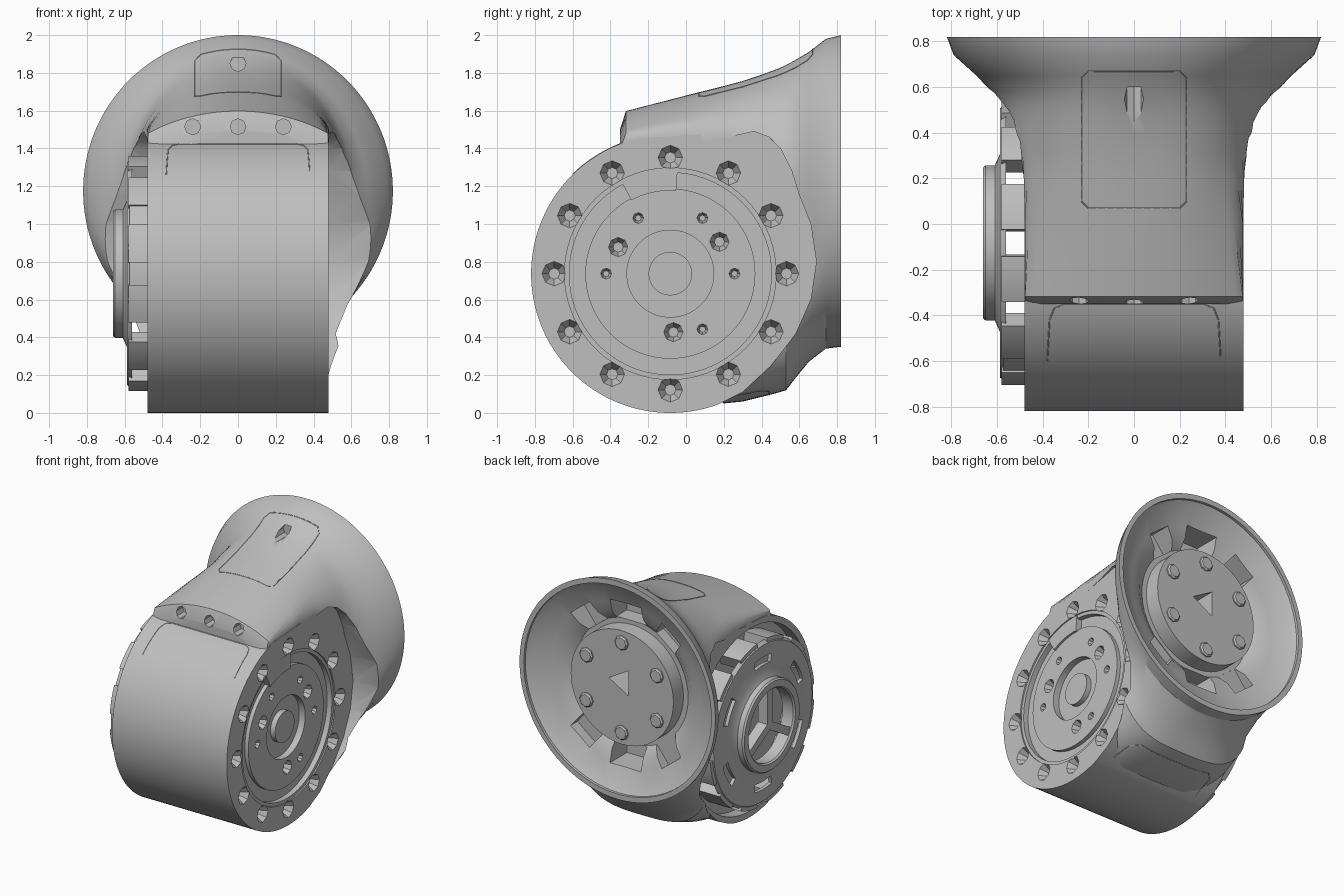
import bpy, bmesh
from math import sin, cos, pi, radians, sqrt
from mathutils import Matrix, Vector

if "Cube" in bpy.data.objects:
    bpy.data.objects.remove(bpy.data.objects["Cube"])

gray = bpy.data.materials.new("cast_gray")
gray.use_nodes = True
gray.diffuse_color = (0.52, 0.52, 0.52, 1)
gray.node_tree.nodes["Principled BSDF"].inputs["Base Color"].default_value = gray.diffuse_color

DRUM = (-0.083, 0.737)   # drum axis: y, z
FLANGE = (0.0, 1.175)    # flange axis: x, z
R = 0.737


def make(name, bm):
    bmesh.ops.remove_doubles(bm, verts=bm.verts, dist=1e-5)
    bmesh.ops.recalc_face_normals(bm, faces=bm.faces)
    mesh = bpy.data.meshes.new(name)
    bm.to_mesh(mesh)
    bm.free()
    ob = bpy.data.objects.new(name, mesh)
    mesh.materials.append(gray)
    bpy.context.collection.objects.link(ob)
    return ob


def rings(name, loops, closed=False):
    """Skin a list of point loops; closed joins last to first, else caps."""
    bm = bmesh.new()
    vs = [[bm.verts.new(p) for p in loop] for loop in loops]
    n = len(vs[0])
    pairs = list(zip(vs, vs[1:])) + ([(vs[-1], vs[0])] if closed else [])
    for a, b in pairs:
        for i in range(n):
            j = (i + 1) % n
            bm.faces.new((a[i], a[j], b[j], b[i]))
    if not closed:
        bm.faces.new(vs[0])
        bm.faces.new(vs[-1])
    return make(name, bm)


def lathe(name, profile, axis, centre, seg=72):
    """Revolve (radius, height) points about the x or y axis."""
    loops = []
    for r, h in profile:
        r = max(r, 0.0005)
        loop = []
        for i in range(seg):
            u, v = r * cos(2 * pi * i / seg), r * sin(2 * pi * i / seg)
            if axis == "x":
                loop.append((h, centre[0] + u, centre[1] + v))
            else:
                loop.append((centre[0] + u, h, centre[1] + v))
        loops.append(loop)
    solid = profile[0][0] == 0 and profile[-1][0] == 0
    return rings(name, loops, closed=not solid)


def prism(name, outline, x0, x1):
    return rings(name, [[(x, y, z) for y, z in outline] for x in (x0, x1)])


def arc(r, a0, a1, steps):
    return [(DRUM[0] + r * cos(radians(a0 + (a1 - a0) * i / steps)),
             DRUM[1] + r * sin(radians(a0 + (a1 - a0) * i / steps))) for i in range(steps + 1)]


def arc_block(name, r0, r1, a0, a1, x0, x1):
    return prism(name, arc(r1, a0, a1, 8) + arc(r0, a1, a0, 8), x0, x1)


def box(name, size, matrix):
    bm = bmesh.new()
    bmesh.ops.create_cube(bm, size=1, matrix=matrix @ Matrix.Diagonal((*size, 1)))
    return make(name, bm)


def cut(targets, cutters):
    for ob in targets:
        bpy.context.view_layer.objects.active = ob
        for c in cutters:
            mod = ob.modifiers.new("cut", "BOOLEAN")
            mod.operation, mod.solver, mod.object = "DIFFERENCE", "EXACT", c
            bpy.ops.object.modifier_apply(modifier=mod.name)
    for c in cutters:
        bpy.data.objects.remove(c)


# Drum housing with the flat cheeks that run into the flange
tail = [(0.3, 0.11), (0.45, 0.25), (0.58, 0.42), (0.66, 0.6), (0.69, 0.8), (0.66, 1.0),
        (0.6, 1.15), (0.56, 1.28), (0.5, 1.4), (0.44, 1.46), (0.36, 1.49)]
housing = prism("drum_housing", arc(R, 105, 290, 90) + tail + [(-0.24, 1.455)], -0.48, 0.48)

# Flared neck: y, half width, top, bottom, squareness, side limit
stations = [(-0.35, 0.8, 1.5, 0.4, 2, 0.478), (-0.318, 0.8, 1.598, 0.4, 2, 0.478),
            (0, 0.7, 1.68, 0.2, 2.2, 0.478), (0.2, 0.62, 1.73, 0.05, 2.5, 0.483),
            (0.3, 0.6, 1.757, 0.06, 2.5, 0.495), (0.4, 0.6, 1.79, 0.085, 2.5, 0.52),
            (0.48, 0.6, 1.82, 0.105, 2.4, 0.55), (0.53, 0.61, 1.842, 0.12, 2.35, 0.585),
            (0.58, 0.63, 1.87, 0.185, 2.2, 0.625), (0.65, 0.69, 1.91, 0.27, 2.1, 0.7),
            (0.74, 0.79, 1.98, 0.34, 2, 0.8), (0.82, 0.82, 2.0, 0.35, 2, 0.9)]


def squareness(n, side):
    """The underside is flatter than the crown."""
    return n if side > 0 else n + 2.5 * (n - 2)


def section(st, seg=128):
    y, w, top, low, n, limit = st
    loop = []
    for i in range(seg):
        c, s = cos(2 * pi * i / seg), sin(2 * pi * i / seg)
        e = 2 / squareness(n, s)
        px = w * abs(c) ** e * (1 if c > 0 else -1)
        pz = abs(s) ** e * (1 if s > 0 else -1)
        loop.append((max(-limit, min(limit, px)), y, (top + low) / 2 + (top - low) / 2 * pz))
    return loop


def neck_height(x, y, side=1):
    for a, b in zip(stations, stations[1:]):
        if a[0] <= y <= b[0]:
            t = (y - a[0]) / (b[0] - a[0])
            _, w, top, low, n, _ = [p + (q - p) * t for p, q in zip(a, b)]
            e = squareness(n, side)
            return (top + low) / 2 + side * (top - low) / 2 * (1 - abs(x / w) ** e) ** (1 / e)


neck = rings("flared_neck", [section(s) for s in stations])

# Side clearances beside the drum
clearance = tail + [(-0.5, 1.3), (-0.5, -0.1), (0.3, -0.1)]
cut([neck], [prism("clearance", clearance, s * 0.477, s * 1.0) for s in (-1, 1)])

# Flange bowl, its pockets and the three-sided centre opening
cutters = [lathe("bowl", [(0, 0.9), (0.785, 0.9), (0.785, 0.8), (0.755, 0.78), (0.62, 0.72), (0.54, 0.7),
                          (0.47, 0.645), (0.43, 0.645), (0.43, 0.765), (0, 0.765)], "y", FLANGE),
           lathe("centre_opening", [(0, 0.5), (0.11, 0.5), (0.11, 0.9), (0, 0.9)], "y", (0, 1.22), 3)]
for a, floor, width in ((52, 0.56, 0.2), (90, 0.52, 0.26), (128, 0.56, 0.2),
                        (232, 0.64, 0.2), (270, 0.52, 0.26), (308, 0.64, 0.2)):
    turn = Matrix.Translation((0, (floor + 0.8) / 2, FLANGE[1])) @ Matrix.Rotation(-radians(a), 4, "Y")
    cutters.append(box("pocket", (0.16, 0.8 - floor, width), turn @ Matrix.Translation((0.54, 0, 0))))

# Stepped recess on the bolted side, hollow shell on the other side
cutters.append(lathe("face_recess", [(0, 0.6), (0.56, 0.6), (0.56, 0.47), (0.535, 0.47), (0.535, 0.43),
                                     (0.45, 0.43), (0.45, 0.46), (0.23, 0.46), (0.23, 0.41),
                                     (0.115, 0.41), (0.115, 0.45), (0, 0.45)], "x", DRUM))
cutters.append(lathe("side_hollow", [(0, -0.6), (0.69, -0.6), (0.69, -0.39), (0, -0.39)], "x", DRUM))


# Bolt holes on the drum face
def face_hole(angle, dist, r, depth):
    c = (DRUM[0] + dist * cos(radians(angle)), DRUM[1] + dist * sin(radians(angle)))
    return lathe("hole", [(0, depth), (r * 0.45, depth), (r, 0.482), (r, 0.55), (0, 0.55)], "x", c, 8)


cutters += [face_hole(30 * i, 0.615, 0.066, 0.42) for i in range(12)]
cutters += [face_hole(a, 0.31, 0.06, 0.4) for a in (33, 153, 273)]
cutters += [face_hole(a, 0.34, 0.036, 0.42) for a in (0, 60, 120, 180, 300)]

# Bolt holes in the front step and the hatch
for x, z, y0, y1 in ((-0.24, 1.515, -0.5, -0.26), (0, 1.515, -0.5, -0.26),
                     (0.24, 1.515, -0.5, -0.26), (0, 1.85, 0.2, 0.6)):
    cutters.append(lathe("hole", [(0, y0), (0.042, y0), (0.042, y1), (0, y1)], "y", (x, z), 8))
cut([housing, neck], cutters)

# Stop block in the face groove
arc_block("groove_stop", 0.44, 0.555, 86, 118, 0.42, 0.476)

# Flange bolts
for i in range(6):
    a = radians(90 + 60 * i)
    lathe("flange_bolt", [(0, 0.74), (0.055, 0.74), (0.055, 0.775), (0.045, 0.785), (0, 0.785)], "y",
          (0.34 * cos(a), FLANGE[1] + 0.34 * sin(a)), 8)

# Side cover plate with raised hub ring and slots
cover = lathe("side_cover", [(0.27, -0.56), (0.27, -0.65), (0.28, -0.662), (0.33, -0.662), (0.34, -0.65),
                             (0.34, -0.61), (0.39, -0.587), (0.59, -0.587), (0.61, -0.56)], "x", DRUM)
slots = [arc_block("slot", 0.44, 0.5, 60 * i + 18, 60 * i + 42, -0.7, -0.5) for i in range(6)]
cut([cover], slots)

# Hub arms
for i in range(3):
    turn = Matrix.Translation((-0.605, *DRUM)) @ Matrix.Rotation(radians(90 + 120 * i), 4, "X")
    box("hub_arm", (0.08, 0.28, 0.06), turn @ Matrix.Translation((0, 0.135, 0)))

# Rim lugs that hold the cover off the housing
for i in range(12):
    arc_block("rim_lug", 0.53, 0.625, 30 * i + 5.5, 30 * i + 24.5, -0.58, -0.38)
for a in (150, 180):
    arc_block("rim_lug_bridge", 0.54, 0.615, a - 6, a + 6, -0.575, -0.38)


# Panel seams
def seam(name, points, cyclic=False):
    cu = bpy.data.curves.new(name, "CURVE")
    cu.dimensions = "3D"
    cu.bevel_depth, cu.bevel_resolution = 0.003, 1
    sp = cu.splines.new("POLY")
    sp.points.add(len(points) - 1)
    for p, co in zip(sp.points, points):
        p.co = (*co, 1)
    sp.use_cyclic_u = cyclic
    cu.materials.append(gray)
    bpy.context.collection.objects.link(bpy.data.objects.new(name, cu))


def trace(corners, height, steps=10):
    out = []
    for a, b in zip(corners, corners[1:]):
        for i in range(steps):
            x, y = Vector(a).lerp(Vector(b), i / steps)
            out.append((x, y, height(x, y)))
    return out


def under_height(x, y):
    return min(neck_height(x, y, -1), max(0.045 + 0.474 * (y - 0.163), 0.11 + 0.93 * (y - 0.3)))


hatch = [(-0.2, 0.07), (0.2, 0.07), (0.23, 0.1), (0.23, 0.64), (0.2, 0.67),
         (-0.2, 0.67), (-0.23, 0.64), (-0.23, 0.1), (-0.2, 0.07)]
seam("hatch_seam", trace(hatch, neck_height), True)
front = [(-0.38, -0.6), (-0.37, -0.42), (-0.35, -0.37), (-0.31, -0.352),
         (0.31, -0.352), (0.35, -0.37), (0.37, -0.42), (0.38, -0.6)]
seam("front_panel_seam", trace(front, lambda x, y: DRUM[1] + sqrt(R * R - (y - DRUM[0]) ** 2)))
under = [(-0.38, 0.19), (-0.36, 0.38), (-0.3, 0.44), (0.3, 0.44), (0.36, 0.38), (0.38, 0.19)]
seam("under_panel_seam", trace(under, under_height))

# Smooth the curved walls, keep the machined edges sharp
bpy.ops.object.select_all(action="DESELECT")
for ob in bpy.context.collection.objects:
    if ob.type == "MESH":
        ob.select_set(True)
        bpy.context.view_layer.objects.active = ob
bpy.ops.object.shade_smooth_by_angle(angle=radians(30))
